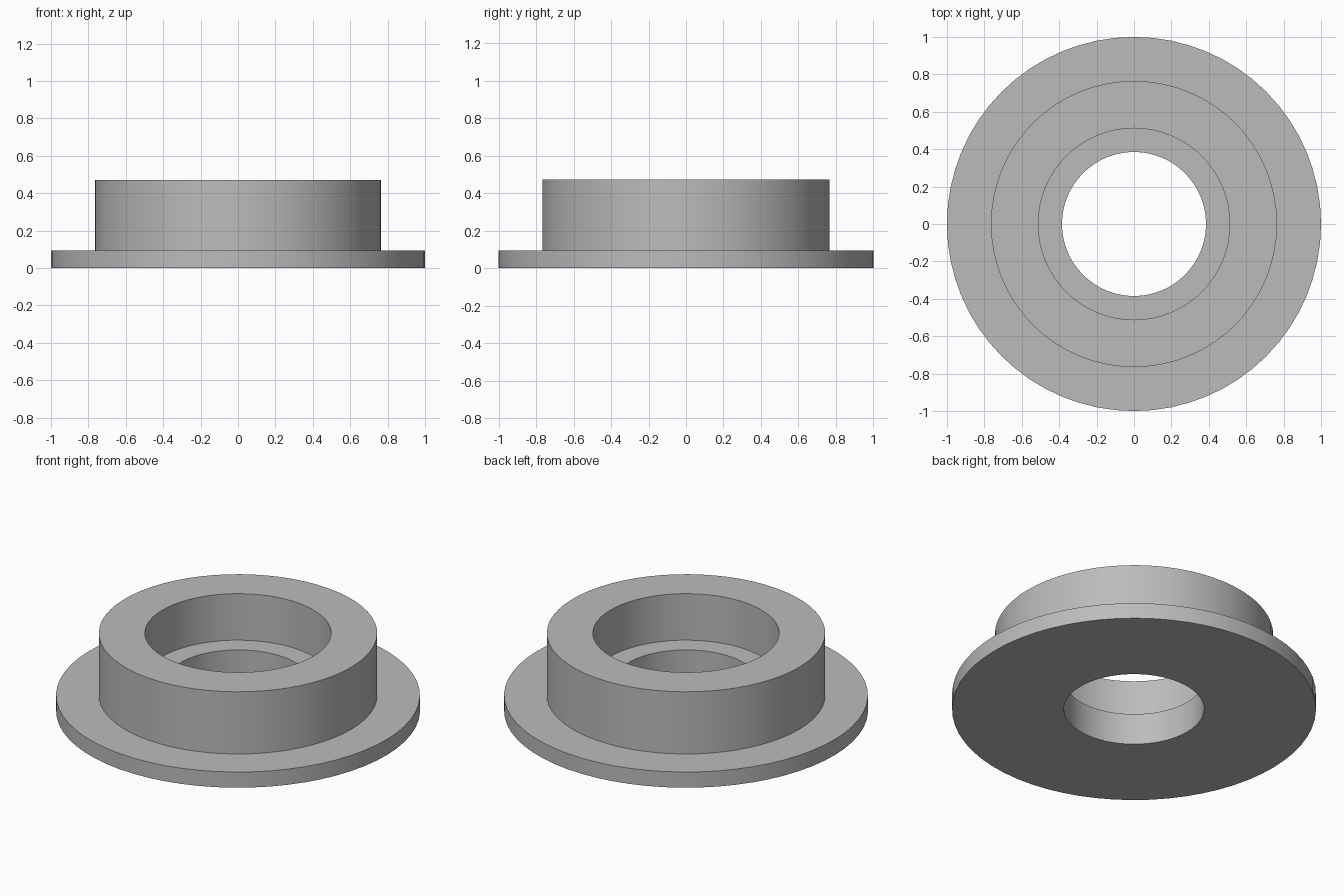
import bpy
import bmesh
import math

cube = bpy.data.objects.get("Cube")
if cube:
    bpy.data.objects.remove(cube, do_unlink=True)

# Plain grey material
grey = bpy.data.materials.new("plain_grey")
grey.use_nodes = True
colour = (0.5, 0.5, 0.5, 1.0)
grey.diffuse_color = colour
grey.node_tree.nodes["Principled BSDF"].inputs["Base Color"].default_value = colour


def lathe(name, profile, material, sides=64):
    """Revolve a closed (radius, height) profile around the z axis."""
    bm = bmesh.new()
    rings = []
    for i in range(sides):
        a = math.tau * i / sides
        rings.append([bm.verts.new((r * math.cos(a), r * math.sin(a), z))
                      for r, z in profile])
    count = len(profile)
    for i in range(sides):
        here, there = rings[i], rings[(i + 1) % sides]
        for j in range(count):
            k = (j + 1) % count
            bm.faces.new((here[j], there[j], there[k], here[k]))
    bmesh.ops.recalc_face_normals(bm, faces=bm.faces)
    mesh = bpy.data.meshes.new(name)
    bm.to_mesh(mesh)
    bm.free()
    mesh.materials.append(material)
    obj = bpy.data.objects.new(name, mesh)
    bpy.context.collection.objects.link(obj)
    bpy.ops.object.select_all(action="DESELECT")
    obj.select_set(True)
    bpy.context.view_layer.objects.active = obj
    bpy.ops.object.shade_smooth_by_angle(angle=math.radians(30))
    return obj


# Radii and heights of the flange, collar and stepped bore
flange_r, collar_r, recess_r, bore_r = 1.0, 0.765, 0.512, 0.385
flange_z, ledge_z, top_z = 0.095, 0.19, 0.472

# Flanged collar with a stepped hole through it
lathe("flanged_bushing", [
    (bore_r, 0), (flange_r, 0), (flange_r, flange_z), (collar_r, flange_z),
    (collar_r, top_z), (recess_r, top_z), (recess_r, ledge_z), (bore_r, ledge_z),
], grey)
